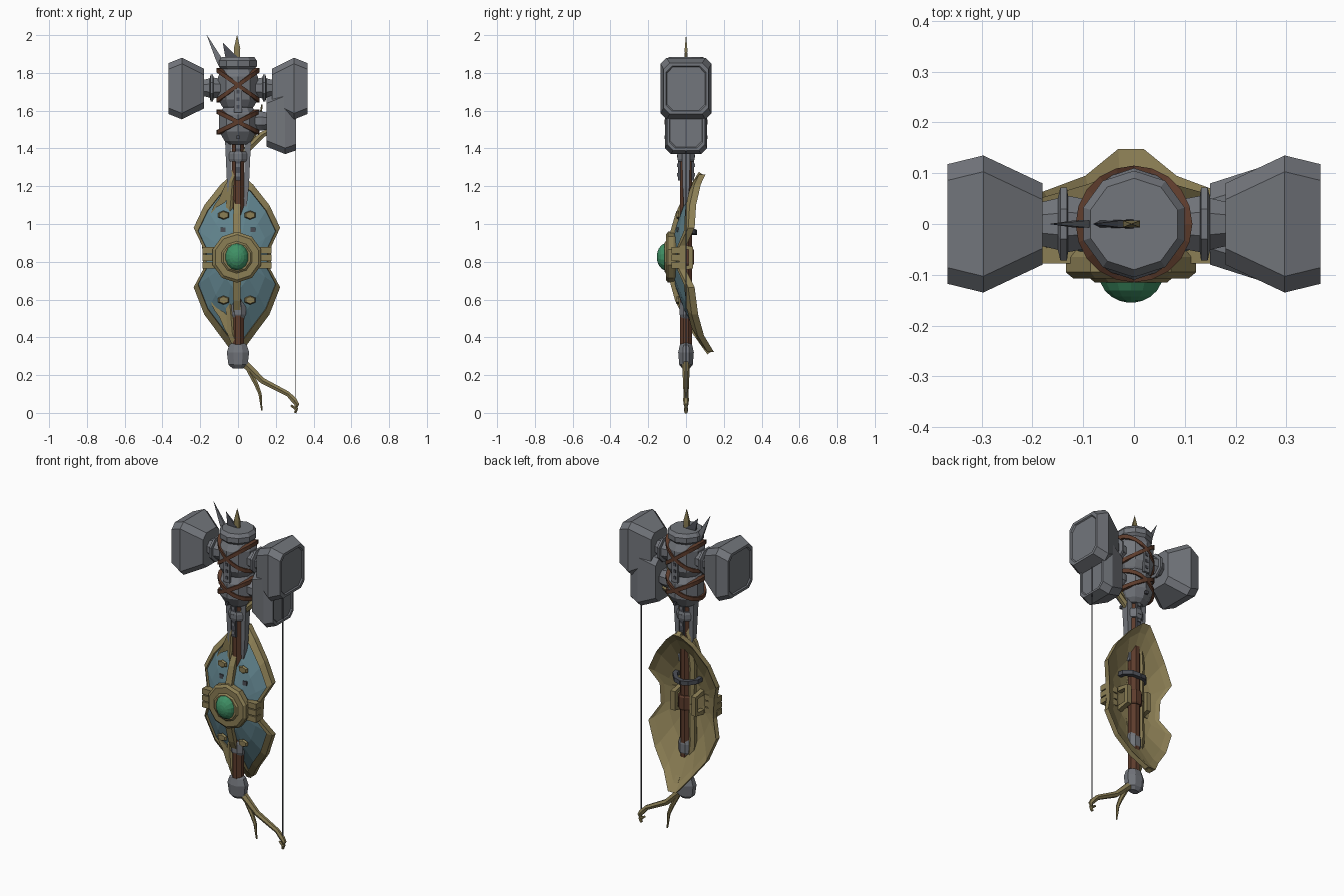
import bpy, math
from mathutils import Vector as V

if "Cube" in bpy.data.objects:
    bpy.data.objects.remove(bpy.data.objects["Cube"])


def material(name, rgb):
    m = bpy.data.materials.new(name)
    m.diffuse_color = (*rgb, 1)
    m.use_nodes = True
    m.node_tree.nodes["Principled BSDF"].inputs["Base Color"].default_value = m.diffuse_color
    return m


STEEL = material("steel", (0.17, 0.18, 0.2))
DARK = material("dark_iron", (0.07, 0.075, 0.09))
GOLD = material("brass", (0.26, 0.21, 0.09))
BROWN = material("leather", (0.11, 0.045, 0.025))
TEAL = material("teal_panel", (0.12, 0.23, 0.27))
GREEN = material("gem_green", (0.05, 0.28, 0.13))


def loft(name, rings, mats, cap=True, loop=False, band_mats=None):
    """Skin a list of equal-length rings."""
    n = len(rings[0])
    verts = [tuple(p) for r in rings for p in r]
    faces, idx = [], []
    for i in range(len(rings) if loop else len(rings) - 1):
        a, b = i * n, (i + 1) % len(rings) * n
        for j in range(n):
            k = (j + 1) % n
            faces.append((a + j, a + k, b + k, b + j))
            idx.append(band_mats[i] if band_mats else 0)
    if cap and not loop:
        last = (len(rings) - 1) * n
        faces += [tuple(reversed(range(n))), tuple(range(last, last + n))]
        idx += [idx[0], idx[-1]]
    me = bpy.data.meshes.new(name)
    me.from_pydata(verts, [], faces)
    for m in mats:
        me.materials.append(m)
    for p, i in zip(me.polygons, idx):
        p.material_index = i
    ob = bpy.data.objects.new(name, me)
    bpy.context.collection.objects.link(ob)
    bpy.context.view_layer.objects.active = ob
    bpy.ops.object.mode_set(mode='EDIT')
    bpy.ops.mesh.select_all(action='SELECT')
    bpy.ops.mesh.normals_make_consistent(inside=False)
    bpy.ops.object.mode_set(mode='OBJECT')
    return ob


def lathe(name, profile, mat, axis='Z', at=(0, 0, 0), sides=10, sx=1, sy=1):
    """Profile of (radius, position along axis)."""
    rings = []
    for r, h in profile:
        ring = []
        for i in range(sides):
            a = 2 * math.pi * (i + .5) / sides
            u, v = r * sx * math.cos(a), r * sy * math.sin(a)
            p = {'Z': (u, v, h), 'X': (h, u, v), 'Y': (u, h, v)}[axis]
            ring.append(V(p) + V(at))
        rings.append(ring)
    return loft(name, rings, [mat])


def tube(name, pts, radii, mat, flat=1, sides=6, side_axis=(0, 1, 0)):
    """Tapered tube along a planar path; flat scales it along side_axis."""
    pts, b, rings = [V(p) for p in pts], V(side_axis), []
    for i, p in enumerate(pts):
        t = (pts[min(i + 1, len(pts) - 1)] - pts[max(i - 1, 0)]).normalized()
        n = t.cross(b)
        rings.append([p + radii[i] * (math.cos(a) * n + flat * math.sin(a) * b)
                      for a in (2 * math.pi * (k + .5) / sides for k in range(sides))])
    return loft(name, rings, [mat])


def box(name, c, s, mat):
    x, y, z = (d / 2 for d in s)
    return loft(name, [[V(c) + V(p) for p in ((-x, -y, h), (x, -y, h), (x, y, h), (-x, y, h))]
                       for h in (-z, z)], [mat])


def head(name, sections, zc, side, mat):
    """Hammer head: chamfered rectangles (x, half y, half z)."""
    rings = []
    for x, y, z in sections:
        c = .032
        q = [(y, z - c), (y - c, z), (c - y, z), (-y, z - c),
             (-y, c - z), (c - y, -z), (y - c, -z), (y, c - z)]
        rings.append([(side * x, u, zc + v) for u, v in q])
    return loft(name, rings, [mat])


def strap(name, zc, amp, r, h=.012):
    """Tilted leather ring around the hammer hub."""
    rings = []
    for i in range(20):
        a = 2 * math.pi * i / 20
        z = zc + amp * math.cos(a)
        rings.append([(q * math.cos(a), q * math.sin(a), z + d)
                      for q, d in ((r - .03, -h), (r, -h), (r, h), (r - .03, h))])
    return loft(name, rings, [BROWN], loop=True)


# shaft, sleeves and pommel
lathe("shaft", [(.034, .3), (.034, 1.5)], BROWN, sides=8)
lathe("shaft_sleeve", [(.036, .5), (.045, .52), (.045, .57), (.036, .6)], STEEL, sides=8, sy=.8)
lathe("pommel", [(.03, .235), (.055, .255), (.064, .32), (.05, .36), (.035, .37)],
      STEEL, sides=8, sy=.7)
lathe("shaft_collar", [(.05, 1.33), (.055, 1.345), (.055, 1.37), (.05, 1.385)], STEEL, sides=8, sy=.9)
for s in (-1, 1):
    tube("side_langet", [(s * .035, 0, 1.06), (s * .045, 0, 1.2), (s * .052, 0, 1.45)],
         [.01, .018, .024], STEEL, flat=1.4, sides=4)
    box("langet_strip", (0, s * .034, 1.33), (.028, .016, .2), DARK)
    for k in range(4):
        box("langet_rivet", (0, s * .042, 1.26 + .05 * k), (.02, .012, .018), STEEL)

# hammer hubs with studs and crossed straps
lathe("upper_hub", [(.07, 1.6), (.09, 1.625), (.11, 1.66), (.11, 1.78), (.09, 1.82),
                    (.105, 1.835), (.105, 1.865), (.09, 1.885)], STEEL)
lathe("lower_hub", [(.05, 1.42), (.075, 1.44), (.105, 1.49), (.105, 1.58), (.08, 1.62)], STEEL)
for s in (-1, 1):
    strap("upper_strap", 1.735, s * .08, .115)
    strap("lower_strap", 1.54, s * .055, .113)
    box("hub_plate", (0, s * .104, 1.655), (.04, .014, .13), STEEL)
    for z in (1.46, 1.62, 1.66, 1.7):
        box("hub_stud", (0, s * .108, z), (.018, .012, .018), DARK)

# large double hammer head, with flanged necks
BIG = [(.18, .08, .105), (.297, .135, .163), (.367, .118, .135), (.367, .105, .12), (.36, .1, .115)]
for s in (-1, 1):
    head("large_hammer_head", BIG, 1.717, s, STEEL)
    lathe("large_neck", [(.05, s * .08), (.06, s * .13), (.078, s * .132), (.078, s * .145),
                         (.055, s * .15), (.045, s * .19)], STEEL, 'X', (0, 0, 1.72), 8)
# small single hammer head
head("small_hammer_head", [(.15, .08, .13), (.25, .112, .17), (.307, .1, .15),
                           (.307, .088, .138), (.3, .084, .133)], 1.54, 1, STEEL)
lathe("small_neck", [(.045, .08), (.055, .11), (.055, .125), (.045, .17)],
      STEEL, 'X', (0, 0, 1.545), 8)

# blades rising from the hub
tube("tall_spike", [(-.07, 0, 1.81), (-.105, 0, 1.88), (-.165, 0, 2.0)],
     [.026, .022, .001], STEEL, flat=.45, sides=4)
tube("short_spike", [(-.02, 0, 1.86), (-.05, 0, 1.9), (-.08, 0, 1.96)],
     [.045, .03, .001], DARK, flat=.3, sides=4)
tube("leaf_finial", [(-.005, 0, 1.87), (-.005, 0, 1.93), (-.005, 0, 2.0)],
     [.022, .024, .001], GOLD, flat=.4, sides=4)

# curved shield: scaled outline rings, brass rim and back, teal panels
CX, CZ = -.006, .822


def dish(x, z, off=0):
    return -.075 + .8 * (z - CZ) ** 2 + 1.5 * (x - CX) ** 2 + off


half = [(.025, 1.262), (.085, 1.21), (.172, 1.1), (.229, .98), (.184, .885), (.178, .76),
        (.229, .665), (.172, .52), (.09, .41), (.025, .322)]
outline = half + [(-x, z) for x, z in reversed(half)]


def shield_ring(s, off):
    pts = [(CX + x * s, CZ + (z - CZ) * s) for x, z in outline]
    return [(x, dish(x, z, off), z) for x, z in pts]


spec = [(.02, 0), (.35, 0), (.65, 0), (.89, 0), (.9, -.016), (1, -.012),
        (1, .022), (.9, .015), (.6, .015), (.3, .015), (.02, .015)]
loft("shield", [shield_ring(s, o) for s, o in spec], [GOLD, TEAL],
     band_mats=[1, 1, 1] + [0] * 7)
for s, zs in ((1, (.93, 1.05, 1.16, 1.268)), (-1, (.72, .6, .46, .318))):
    tube("shield_rib", [(CX, dish(CX, z, -.004), z) for z in zs], [.03, .027, .023, .02],
         GOLD, sides=4, side_axis=(1, 0, 0))
    # leaf ornaments on the panel
    for k in (-1, 1):
        z = CZ + s * .225
        lathe("panel_leaf", [(.034, -.012), (.026, -.024)], GOLD, 'Y',
              (CX + k * .07, dish(k * .07, z), z), 6, sy=.7)
for s in (-1, 1):
    for dz in (-.04, 0, .04):
        box("side_clasp", (CX + s * .14, -.055, CZ + dz), (.085, .045, .034), GOLD)

# boss and gem
lathe("shield_boss", [(.125, -.05), (.135, -.065), (.135, -.095), (.12, -.107), (.085, -.107),
                      (.075, -.115), (.066, -.115)], GOLD, 'Y', (CX, 0, CZ + .002))
lathe("gem", [(math.cos(a) * .064, -.1 - math.sin(a) * .055)
              for a in (0, .3, .6, .9, 1.2, 1.45)], GREEN, 'Y', (CX, 0, CZ + .004), 14, sy=1.15)

# grips behind the shield
for s in (-1, 1):
    tube("grip_bracket", [(CX + s * .07, -.05, CZ + .06), (CX + s * .07, .025, CZ + .05),
                          (CX + s * .07, .025, CZ - .05), (CX + s * .07, -.05, CZ - .06)],
         [.02] * 4, GOLD, sides=4, side_axis=(1, 0, 0))
    tube("arm_strap", [(s * .08, -.05, .97), (s * .075, .0, .965), (s * .04, .038, .96),
                       (0, .045, .955)], [.018] * 4, DARK, sides=4, side_axis=(0, 0, 1))
lathe("shaft_wrap", [(.04, .78), (.046, .79), (.046, .86), (.04, .87)], BROWN, sides=8)

# bow: lower limb, fork and hooked leaf, mirrored upward
for s in (-1, 1):
    def m(pts):
        return [(x, 0, z if s < 0 else 2 * CZ - z) for x, z in pts]
    tube("bow_limb", m([(-.04, .82), (-.045, .6), (-.03, .42), (.03, .265), (.13, .17), (.265, .1),
                        (.298, .065), (.312, .045), (.305, .012)]),
         [.025, .025, .03, .024, .018, .015, .017, .014, .003], GOLD, flat=.9)
    tube("bow_fork", m([(.055, .23), (.095, .155), (.117, .1), (.126, .012)]),
         [.014, .013, .01, .004], GOLD)
    tube("bow_leaf", m([(.0, .36), (-.045, .45), (-.085, .52), (-.12, .55), (-.142, .585)]),
         [.022, .038, .026, .012, .002], GOLD, flat=.5, sides=4)
    tube("bow_tip_knob", m([(.28, .04), (.31, .02), (.302, 0)]), [.006, .012, .008], GOLD)
tube("bow_string", [(.303, 0, .05), (.303, 0, 1.59)], [.003, .003], DARK, sides=4)
